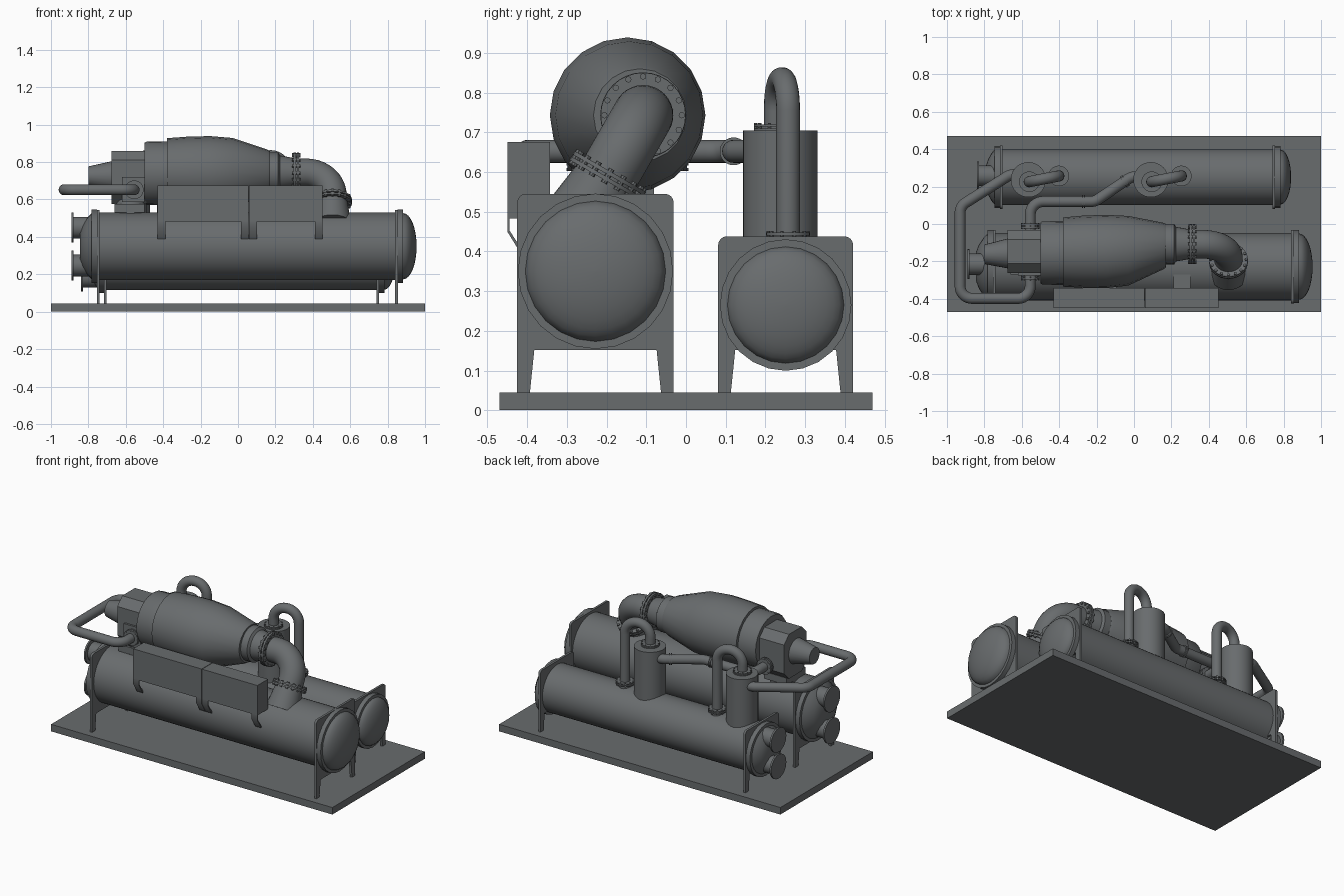
import bpy, bmesh, math
from mathutils import Vector as V

if "Cube" in bpy.data.objects:
    bpy.data.objects.remove(bpy.data.objects["Cube"])

grey = bpy.data.materials.new("machine grey")
grey.diffuse_color = (0.14, 0.15, 0.155, 1)
grey.use_nodes = True
grey.node_tree.nodes["Principled BSDF"].inputs["Base Color"].default_value = grey.diffuse_color


def finish(bm, name, smooth=True, angle=35):
    bmesh.ops.recalc_face_normals(bm, faces=bm.faces[:])
    me = bpy.data.meshes.new(name)
    bm.to_mesh(me)
    bm.free()
    me.materials.append(grey)
    ob = bpy.data.objects.new(name, me)
    bpy.context.scene.collection.objects.link(ob)
    if smooth:
        bpy.ops.object.select_all(action='DESELECT')
        ob.select_set(True)
        bpy.context.view_layer.objects.active = ob
        bpy.ops.object.shade_smooth_by_angle(angle=math.radians(angle))
    return ob


def frame(d):
    d = d.normalized()
    up = V((0, 0, 1)) if abs(d.z) < 0.9 else V((1, 0, 0))
    a = d.cross(up).normalized()
    return a, a.cross(d)


def loft(bm, rings, n=32):
    """Rings are (centre, radius, direction); axes carried along the path."""
    a, prev = frame(V(rings[0][2]))[0], None
    loops = []
    for c, r, d in rings:
        d = V(d).normalized()
        a = (a - d * a.dot(d)).normalized()
        b = d.cross(a)
        loops.append([bm.verts.new(V(c) + (a * math.cos(t) + b * math.sin(t)) * r)
                      for t in (2 * math.pi * i / n for i in range(n))])
    for p, q in zip(loops, loops[1:]):
        for i in range(n):
            j = (i + 1) % n
            bm.faces.new((p[i], p[j], q[j], q[i]))
    bm.faces.new(loops[0])
    bm.faces.new(loops[-1][::-1])


def rod(bm, p, q, r, n=32, r2=None):
    d = V(q) - V(p)
    loft(bm, [(p, r, d), (q, r if r2 is None else r2, d)], n)


def solid(name, rings, n=32):
    bm = bmesh.new()
    loft(bm, rings, n)
    return finish(bm, name)


def lathe_x(name, y, z, prof, n=32):
    return solid(name, [((x, y, z), r, (1, 0, 0)) for x, r in prof], n)


def pipe(name, pts, r, bend, n=20, seg=8):
    """Tube along a polyline with rounded corners."""
    pts = [V(p) for p in pts]
    path = [pts[0]]
    for p, c, q in zip(pts, pts[1:], pts[2:]):
        u, w = (p - c).normalized(), (q - c).normalized()
        half = u.angle(w) / 2
        t = min(bend / math.tan(half), 0.49 * (p - c).length if p is not pts[0] else 9,
                0.49 * (q - c).length if q is not pts[-1] else 9,
                0.98 * (p - c).length, 0.98 * (q - c).length)
        R = t * math.tan(half)
        o = c + (u + w).normalized() * (R / math.sin(half))
        s, e = c + u * t - o, c + w * t - o
        ang = s.angle(e)
        for i in range(seg + 1):
            k = i / seg
            path.append(o + (s * math.sin((1 - k) * ang) + e * math.sin(k * ang)) / math.sin(ang))
    path.append(pts[-1])
    rings = []
    for i, p in enumerate(path):
        d0 = (p - path[i - 1]).normalized() if i else V()
        d1 = (path[i + 1] - p).normalized() if i + 1 < len(path) else V()
        rings.append((p, r, d0 + d1))
    return solid(name, rings, n)


def flange(name, c, d, r, th, bolts=0, gap=0.006):
    """Pair of bolted discs centred on c."""
    c, d = V(c), V(d).normalized()
    bm = bmesh.new()
    a, b = frame(d)
    for s in (-1, 1):
        rod(bm, c + d * s * gap / 2, c + d * s * (gap / 2 + th), r)
    rod(bm, c - d * gap, c + d * gap, r * 0.86)
    for i in range(bolts):
        t = 2 * math.pi * i / bolts
        o = c + (a * math.cos(t) + b * math.sin(t)) * r * 0.91
        h = d * (gap / 2 + th + r * 0.07)
        rod(bm, o - h, o + h, r * 0.075, 8)
    finish(bm, name)


def box(name, lo, hi, bevel=0.0):
    bm = bmesh.new()
    bmesh.ops.create_cube(bm, size=1)
    for v in bm.verts:
        v.co = V([(l + h) / 2 + k * (h - l) for l, h, k in zip(lo, hi, v.co)])
    if bevel:
        es = [e for e in bm.edges if abs(e.verts[0].co.x - e.verts[1].co.x) > 0.01]
        bmesh.ops.bevel(bm, geom=es, offset=bevel, segments=1, affect='EDGES')
    finish(bm, name, False)


def prism_x(name, yz, x0, x1):
    bm = bmesh.new()
    f = bm.faces.new([bm.verts.new((x0, y, z)) for y, z in yz])
    g = bmesh.ops.extrude_face_region(bm, geom=[f])
    bmesh.ops.translate(bm, vec=(x1 - x0, 0, 0),
                        verts=[v for v in g['geom'] if isinstance(v, bmesh.types.BMVert)])
    finish(bm, name)


# base plate
box("base_plate", (-1, -0.47, 0), (1, 0.47, 0.045))


def vessel(tag, y, z, r, half, top, xl, xr, dome_l, dome_r, noz_x, noz_y, noz_z, noz_r):
    R = r + 0.0155
    lathe_x(tag + "_shell", y, z, [(xl, r), (xr, r)], 48)
    # tube sheet plates with legs
    c = 0.022
    arc = [(math.cos(t) * c, math.sin(t) * c) for t in (i * math.pi / 8 for i in range(5))]
    right = [(half - 0.032, 0.045), (half, 0.045)]
    tops = [(half - c + a, top - c + b) for a, b in arc]
    side = [(half - 0.043, 0.152)] + right + tops
    yz = [(y + a, b) for a, b in side] + [(y - a, b) for a, b in reversed(side)]
    for s, x in (("left", xl), ("right", xr)):
        d = -1 if s == "left" else 1
        prism_x(f"{tag}_{s}_end_plate", yz, x - 0.0075, x + 0.0075)
        lathe_x(f"{tag}_{s}_head_ring", y, z, [(x + d * 0.006, R), (x + d * 0.036, R)], 24)
    # domed right head and flat-ended left head
    b = xr + 0.035
    lathe_x(tag + "_right_head", y, z, [(b + (dome_r - b) * math.sin(t), max(0.003, (r - 0.003) * math.cos(t)))
            for t in (i * math.pi / 16 for i in range(9))], 24)
    a = xl - 0.035
    lathe_x(tag + "_left_head", y, z, [(a, r - 0.003), (a - (a - dome_l) * 0.35, r * 0.86),
            (a - (a - dome_l) * 0.75, r * 0.65), (dome_l, r * 0.42)], 24)
    # water nozzles
    for i, nz in enumerate(noz_z):
        bm = bmesh.new()
        rod(bm, (noz_x, noz_y, nz), (xl - 0.03, noz_y, nz), noz_r * 0.72)
        rod(bm, (noz_x, noz_y, nz), (noz_x + 0.011, noz_y, nz), noz_r)
        finish(bm, f"{tag}_water_nozzle_{i}")


vessel("front_vessel", -0.228, 0.35, 0.18, 0.197, 0.545, -0.7475, 0.8475, -0.845, 0.955,
       -0.89, -0.215, (0.45, 0.247), 0.08)
vessel("rear_vessel", 0.251, 0.265, 0.15, 0.17, 0.438, -0.71, 0.7475, -0.79, 0.84,
       -0.84, 0.258, (0.355, 0.185), 0.077)

# compressor body, tapering towards the suction end
body = [(-0.38, -0.15, 0.185), (-0.27, -0.148, 0.193), (-0.15, -0.147, 0.196),
        (-0.03, -0.143, 0.186), (0.155, -0.118, 0.125), (0.17, -0.116, 0.117)]
solid("compressor_body", [((x, y, 0.743), r, (1, 0, 0)) for x, y, r in body], 20)
lathe_x("compressor_collar", -0.155, 0.74, [(-0.5, 0.163), (-0.49, 0.169), (-0.37, 0.171)], 24)
lathe_x("suction_neck", -0.108, 0.743, [(0.16, 0.108), (0.215, 0.108), (0.225, 0.092), (0.25, 0.088), (0.3, 0.078)])
box("discharge_housing", (-0.675, -0.262, 0.575), (-0.49, -0.032, 0.86), 0.05)
solid("housing_nose", [((-0.8, -0.162, 0.725), 0.052, (1, 0, 0)), ((-0.665, -0.157, 0.725), 0.082, (1, 0, 0))], 24)
solid("housing_pedestal", [((-0.575, -0.19, 0.45), 0.085, (0, 0, 1)), ((-0.575, -0.17, 0.6), 0.085, (0, 0, 1))])
box("housing_foot", (-0.66, -0.27, 0.53), (-0.5, -0.08, 0.575))

# suction elbow between compressor and front vessel
pipe("suction_elbow", [(0.22, -0.108, 0.743), (0.505, -0.108, 0.743), (0.505, -0.265, 0.47)], 0.076, 0.14, 32, 10)
flange("elbow_inlet_flange", (0.312, -0.108, 0.743), (1, 0, 0), 0.107, 0.012, 16)
drop = V((0, -0.157, -0.273)).normalized()
fc = V((0.505, -0.197, 0.59))
flange("elbow_outlet_flange", fc, drop, 0.104, 0.01, 16)
solid("vessel_inlet_neck", [(fc, 0.08, drop), (fc + drop * 0.14, 0.1, drop)])

# control cabinets with bent brackets
for i, (a, b) in enumerate(((-0.43, 0.057), (0.06, 0.453))):
    box(f"control_cabinet_{i}", (a, -0.45, 0.483), (b, -0.342, 0.675))
    for j, x in enumerate((a, b - 0.042)):
        prism_x(f"cabinet_bracket_{i}{j}", [(-0.45, 0.49), (-0.45, 0.45), (-0.412, 0.388), (-0.408, 0.396),
                                            (-0.444, 0.452), (-0.444, 0.49)], x, x + 0.042)
    box(f"cabinet_support_{i}", (a + 0.15, -0.345, 0.5), (b - 0.15, -0.27, 0.53))

# discharge pipes to the two oil separators
Z = 0.652
pipe("long_discharge_pipe", [(-0.555, -0.24, Z), (-0.555, -0.398, Z), (-0.93, -0.398, Z),
                             (-0.93, 0.095, Z), (-0.66, 0.265, Z), (-0.56, 0.26, Z)], 0.029, 0.065)
pipe("short_discharge_pipe", [(-0.555, -0.05, Z), (-0.555, 0.12, Z), (-0.21, 0.12, Z),
                              (-0.01, 0.255, Z), (0.09, 0.245, Z)], 0.029, 0.07)
flange("front_port_flange", (-0.555, -0.285, Z), (0, 1, 0), 0.05, 0.01, 8)
flange("rear_port_flange", (-0.555, -0.01, Z), (0, 1, 0), 0.05, 0.01, 8)
flange("pipe_joint_a", (-0.27, 0.12, Z), (1, 0, 0), 0.035, 0.006)
flange("pipe_joint_b", (-0.05, 0.228, Z), (0.83, 0.56, 0), 0.035, 0.006)
box("front_port_plate", (-0.62, -0.275, 0.587), (-0.5, -0.25, 0.72))

# oil separators with looped outlet pipes
for tag, x in (("left", -0.565), ("right", 0.09)):
    y = 0.237
    rod_top = 0.705
    solid(tag + "_separator", [((x, y, 0.34), 0.094, (0, 0, 1)), ((x, y, rod_top), 0.094, (0, 0, 1))])
    p, q = (x + 0.005, 0.226), (x + 0.163, 0.257)
    pipe(tag + "_outlet_loop", [(*p, 0.69), (*p, 0.834), (*q, 0.834), (*q, 0.36)], 0.03, 0.08)
    flange(tag + "_loop_top_flange", (*p, 0.712), (0, 0, 1), 0.055, 0.005, 10, 0.004)
    flange(tag + "_loop_foot_flange", (*q, 0.437), (0, 0, 1), 0.055, 0.007, 10)
    solid(tag + "_foot_stub", [((*q, 0.38), 0.038, (0, 0, 1)), ((*q, 0.437), 0.038, (0, 0, 1))])
